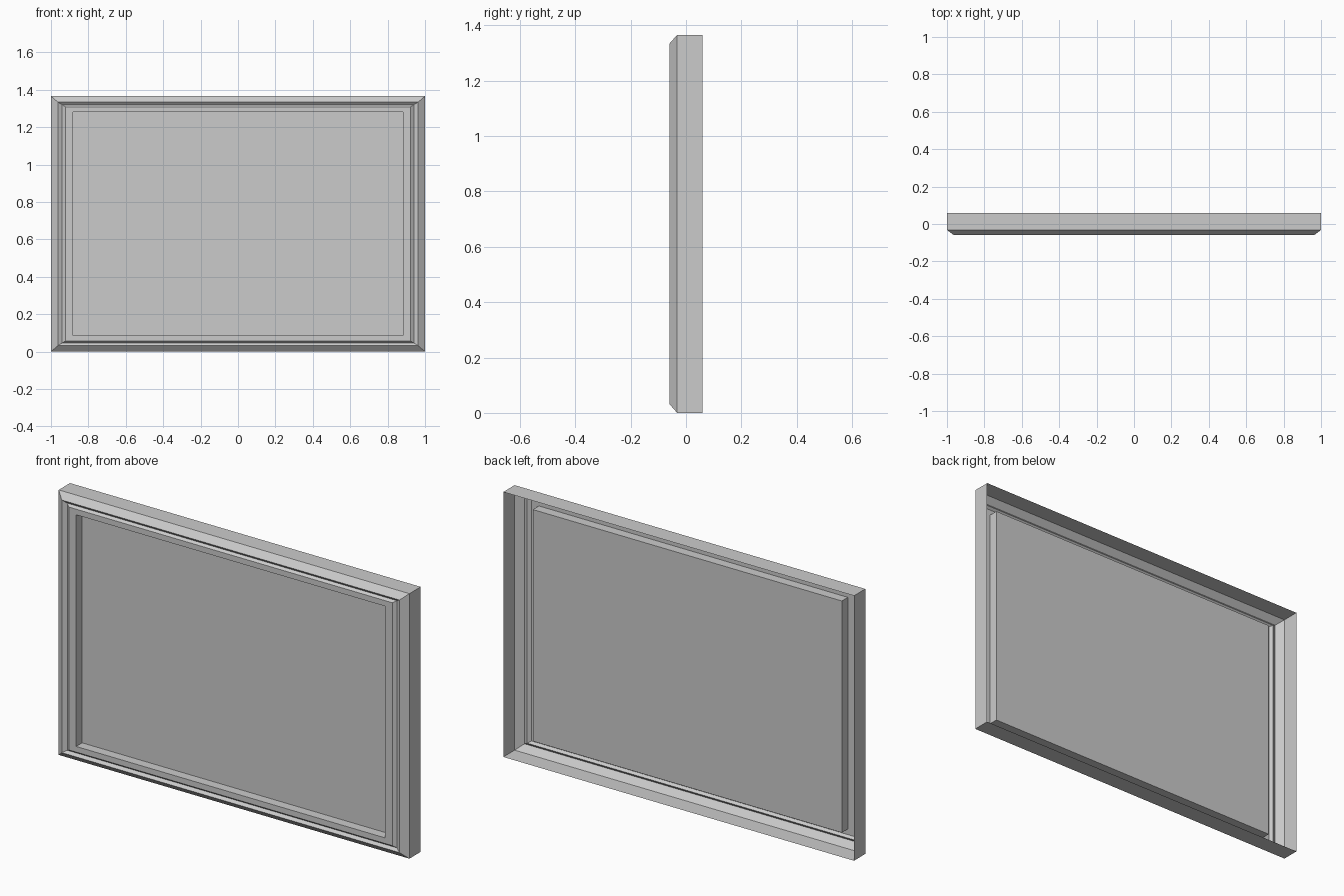
import bpy, bmesh

if "Cube" in bpy.data.objects:
    bpy.data.objects.remove(bpy.data.objects["Cube"])

W, H = 1.0, 1.366   # half width, full height


def make_object(name, rings, cap=False):
    """Skin nested rectangles given as (x inset, z inset, y)."""
    bm = bmesh.new()
    loops = []
    for ix, iz, y in rings:
        x, lo, hi = W - ix, iz, H - iz
        loops.append([bm.verts.new(p) for p in
                      ((-x, y, lo), (x, y, lo), (x, y, hi), (-x, y, hi))])
    for a, b in zip(loops, loops[1:]):
        for i in range(4):
            j = (i + 1) % 4
            bm.faces.new((a[i], a[j], b[j], b[i]))
    if cap:
        bm.faces.new(loops[-1])
    mesh = bpy.data.meshes.new(name)
    bm.to_mesh(mesh)
    bm.free()
    obj = bpy.data.objects.new(name, mesh)
    bpy.context.collection.objects.link(obj)
    return obj


# Open-backed frame moulding: side wall, chamfer, V groove
make_object("frame_moulding", [
    (0.0, 0.0, 0.06),
    (0.0, 0.0, -0.032),
    (0.037, 0.032, -0.06),
    (0.060, 0.046, -0.048),
    (0.077, 0.057, -0.06),
])

# Flat inner border and recessed picture panel
make_object("picture_panel", [
    (0.077, 0.057, -0.06),
    (0.119, 0.086, -0.06),
    (0.119, 0.086, -0.011),
], cap=True)
